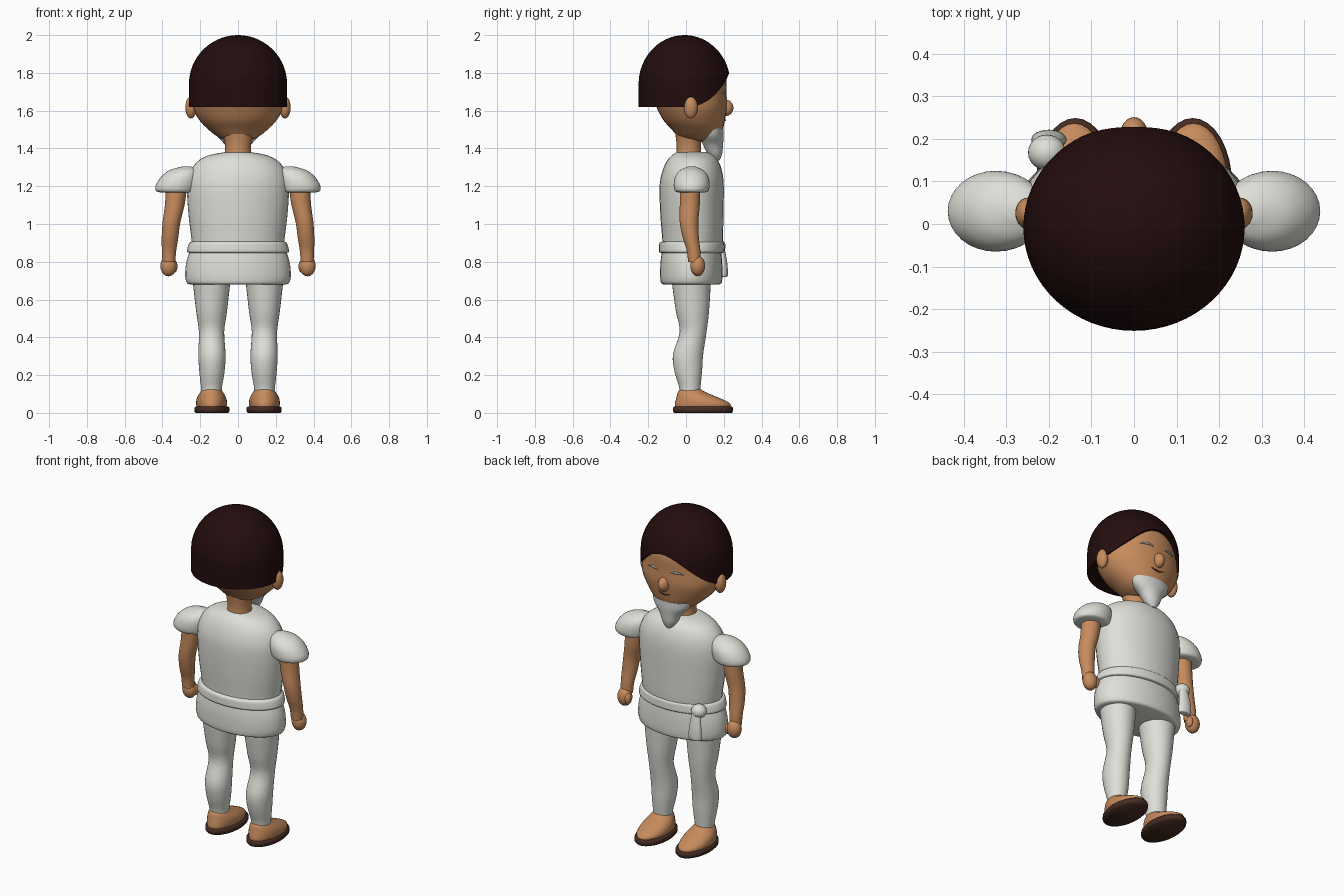
import bpy
import math
from mathutils import Vector

if "Cube" in bpy.data.objects:
    bpy.data.objects.remove(bpy.data.objects["Cube"])


def material(name, r, g, b):
    mat = bpy.data.materials.new(name)
    mat.use_nodes = True
    mat.diffuse_color = (r, g, b, 1)
    shader = mat.node_tree.nodes["Principled BSDF"]
    shader.inputs["Base Color"].default_value = (r, g, b, 1)
    shader.inputs["Roughness"].default_value = 0.8
    return mat


skin = material("skin", 0.57, 0.26, 0.11)
hair_brown = material("dark hair", 0.017, 0.004, 0.004)
cloth = material("white cloth", 0.74, 0.74, 0.69)
beard_white = material("beard white", 0.66, 0.66, 0.64)
leather = material("sole leather", 0.06, 0.025, 0.016)
lid_grey = material("eye grey", 0.4, 0.4, 0.4)
mouth_brown = material("mouth brown", 0.09, 0.025, 0.015)


def finish(obj, mat, angle=50):
    obj.data.materials.append(mat)
    bpy.ops.object.select_all(action="DESELECT")
    bpy.context.view_layer.objects.active = obj
    obj.select_set(True)
    bpy.ops.object.shade_smooth_by_angle(angle=math.radians(angle))
    return obj


def skin_rings(name, loops, mat, angle=50):
    """Bridge equal-length vertex loops and cap both ends."""
    n = len(loops[0])
    verts = [v for loop in loops for v in loop]
    faces = []
    for k in range(len(loops) - 1):
        for i in range(n):
            a, b = k * n + i, k * n + (i + 1) % n
            faces.append((a, b, b + n, a + n))
    faces.append(tuple(reversed(range(n))))
    faces.append(tuple(range(len(verts) - n, len(verts))))
    mesh = bpy.data.meshes.new(name)
    mesh.from_pydata(verts, [], faces)
    obj = bpy.data.objects.new(name, mesh)
    bpy.context.collection.objects.link(obj)
    return finish(obj, mat, angle)


def smooth(rings, steps=4):
    """Catmull-Rom interpolation through the ring values."""
    pts = [Vector(r) for r in rings]
    out = []
    for k in range(len(pts) - 1):
        p, q = pts[k], pts[k + 1]
        before, after = pts[max(k - 1, 0)], pts[min(k + 2, len(pts) - 1)]
        for s in range(steps):
            t = s / steps
            out.append(p + (q - p) * t + t * (1 - t) * (
                (1 - t) * ((q - before) / 2 - (q - p)) - t * ((after - p) / 2 - (q - p))))
    return out + [pts[-1]]


def loft(name, rings, mat, side=1, n=32, steps=4, angle=50):
    """Rings run upwards as centre x, centre y, z, radius x, radius y."""
    loops = []
    for x, y, z, rx, ry in smooth(rings, steps):
        turn = [math.tau * i / n for i in range(n)]
        loops.append([(side * x + rx * math.cos(a), y + ry * math.sin(a), z) for a in turn])
    return skin_rings(name, loops, mat, angle)


def ball(name, centre, radii, mat, tilt=(0, 0, 0)):
    bpy.ops.mesh.primitive_uv_sphere_add(segments=24, ring_count=14, location=centre, rotation=tilt)
    obj = bpy.context.object
    obj.name, obj.scale = name, radii
    return finish(obj, mat)


# Head and neck
head_rings = [
    (0, 0.07, 1.44, 0.05, 0.07), (0, 0.07, 1.46, 0.105, 0.11),
    (0, 0.06, 1.5, 0.157, 0.135), (0, 0.043, 1.55, 0.205, 0.163),
    (0, 0.03, 1.62, 0.242, 0.187), (0, 0.01, 1.7, 0.248, 0.204),
    (0, 0, 1.8, 0.235, 0.208), (0, 0, 1.9, 0.15, 0.14)]
loft("head", head_rings, skin)
loft("neck", [(0, 0.015, 1.34, 0.075, 0.07), (0, 0.015, 1.41, 0.068, 0.064),
              (0, 0.015, 1.5, 0.085, 0.075)], skin)
ball("nose", (0, 0.208, 1.615), (0.033, 0.043, 0.044), skin)

# Bowl-cut hair: low round the back, arched over the forehead
N, LEVELS, TOP, BROW = 64, 18, 2.0, 1.74
hair_loops = [[] for _ in range(LEVELS + 2)]
for i in range(N):
    c, s = math.cos(math.tau * i / N), math.sin(math.tau * i / N)
    edge = 1.62 + 0.18 * max(s, 0) ** 2.5
    for k in range(-1, LEVELS + 1):
        lift = math.sin(max(k, 0) / LEVELS * math.pi / 2)
        z = edge + (TOP - edge) * lift
        f = math.sqrt(max(1 - (max(z - BROW, 0) / (TOP - BROW)) ** 2, 0.0001))
        f *= 0.85 if k < 0 else 1
        hair_loops[k + 1].append((0.26 * f * c, -0.008 + 0.243 * f * s, z))
skin_rings("hair", hair_loops, hair_brown)


# Closed eyes and mouth follow the surface of the face
def face_y(x, z):
    samples = smooth(head_rings)
    for lo, hi in zip(samples, samples[1:]):
        if lo[2] <= z <= hi[2]:
            r = lo.lerp(hi, (z - lo[2]) / (hi[2] - lo[2]))
            return r[1] + r[4] * math.sqrt(1 - (x / r[3]) ** 2)


def face_line(name, centre_x, z, half, bend, thick, mat):
    curve = bpy.data.curves.new(name, "CURVE")
    curve.dimensions = "3D"
    curve.bevel_depth = thick
    curve.bevel_resolution = 1
    spline = curve.splines.new("POLY")
    spline.points.add(8)
    for i, p in enumerate(spline.points):
        t = i / 4 - 1
        x, h = centre_x + half * t, z + bend * t * t
        p.co = (x, face_y(x, h), h, 1)
        p.radius = 1.1 - 0.8 * abs(t)
    obj = bpy.data.objects.new(name, curve)
    bpy.context.collection.objects.link(obj)
    curve.materials.append(mat)


face_line("mouth", 0, 1.55, 0.045, 0.012, 0.005, mouth_brown)

# Pointed beard
loft("beard", [
    (0, 0.128, 1.505, 0.125, 0.07), (0, 0.135, 1.465, 0.11, 0.064),
    (0, 0.143, 1.42, 0.07, 0.053), (0, 0.153, 1.37, 0.045, 0.038),
    (0, 0.157, 1.335, 0.018, 0.02)], beard_white)

# Tunic, skirt and belt
loft("tunic", [
    (0, 0.03, 0.86, 0.24, 0.155), (0, 0.035, 0.91, 0.245, 0.16),
    (0, 0.031, 1.05, 0.262, 0.167), (0, 0.03, 1.2, 0.27, 0.17),
    (0, 0.033, 1.28, 0.252, 0.158), (0, 0.035, 1.335, 0.21, 0.135),
    (0, 0.035, 1.365, 0.15, 0.108), (0, 0.03, 1.38, 0.07, 0.08)], cloth)
loft("skirt", [
    (0, 0.028, 0.68, 0.255, 0.148), (0, 0.028, 0.69, 0.272, 0.161),
    (0, 0.028, 0.73, 0.28, 0.165), (0, 0.028, 0.8, 0.273, 0.163),
    (0, 0.03, 0.87, 0.25, 0.155)], cloth)
loft("belt", [
    (0, 0.03, 0.846, 0.25, 0.155), (0, 0.03, 0.852, 0.269, 0.172),
    (0, 0.03, 0.875, 0.267, 0.173), (0, 0.03, 0.9, 0.257, 0.17),
    (0, 0.03, 0.908, 0.24, 0.155)], cloth)
ball("belt_knot", (-0.205, 0.168, 0.882), (0.044, 0.042, 0.04), cloth)
loft("belt_tail", [
    (-0.2, 0.198, 0.72, 0.03, 0.014), (-0.2, 0.198, 0.728, 0.041, 0.023),
    (-0.2, 0.197, 0.79, 0.038, 0.022), (-0.2, 0.185, 0.88, 0.026, 0.018)], cloth)

# Paired parts
for label, side in (("left", 1), ("right", -1)):
    ball(label + "_ear", (side * 0.249, 0.025, 1.617), (0.03, 0.037, 0.058), skin)
    face_line(label + "_eye", side * 0.078, 1.7, 0.04, -0.008, 0.007, lid_grey)

    loft(label + "_sleeve", [
        (0.325, 0.03, 1.167, 0.085, 0.07), (0.33, 0.03, 1.175, 0.104, 0.088),
        (0.325, 0.03, 1.205, 0.11, 0.095), (0.307, 0.03, 1.25, 0.1, 0.088),
        (0.287, 0.03, 1.285, 0.075, 0.062), (0.272, 0.03, 1.304, 0.025, 0.02)], cloth, side)

    loft(label + "_arm", [
        (0.366, 0.045, 0.8, 0.034, 0.034), (0.365, 0.04, 0.86, 0.038, 0.036),
        (0.36, 0.025, 0.93, 0.044, 0.043), (0.352, 0.016, 1.01, 0.047, 0.049),
        (0.335, 0.02, 1.1, 0.052, 0.053), (0.325, 0.022, 1.2, 0.056, 0.054)], skin, side)
    ball(label + "_hand", (side * 0.368, 0.062, 0.778), (0.043, 0.039, 0.055), skin)
    ball(label + "_thumb", (side * 0.337, 0.075, 0.775), (0.017, 0.022, 0.033), skin)

    loft(label + "_leg", [
        (0.14, 0.02, 0.1, 0.053, 0.053), (0.14, 0.02, 0.14, 0.056, 0.057),
        (0.138, 0.012, 0.22, 0.067, 0.073), (0.138, 0.011, 0.31, 0.072, 0.08),
        (0.14, 0.038, 0.43, 0.067, 0.071), (0.14, 0.034, 0.54, 0.082, 0.088),
        (0.14, 0.028, 0.7, 0.1, 0.104)], cloth, side)

    loft(label + "_foot", [
        (0.14, 0.087, 0.025, 0.076, 0.146), (0.14, 0.087, 0.05, 0.082, 0.146),
        (0.14, 0.062, 0.08, 0.077, 0.113), (0.14, 0.03, 0.11, 0.06, 0.073),
        (0.14, 0.018, 0.135, 0.04, 0.045)], skin, side)
    loft(label + "_sole", [
        (0.138, 0.09, 0, 0.086, 0.152), (0.138, 0.09, 0.008, 0.093, 0.159),
        (0.138, 0.09, 0.027, 0.093, 0.159), (0.138, 0.09, 0.035, 0.086, 0.152)],
        leather, side, steps=1)
